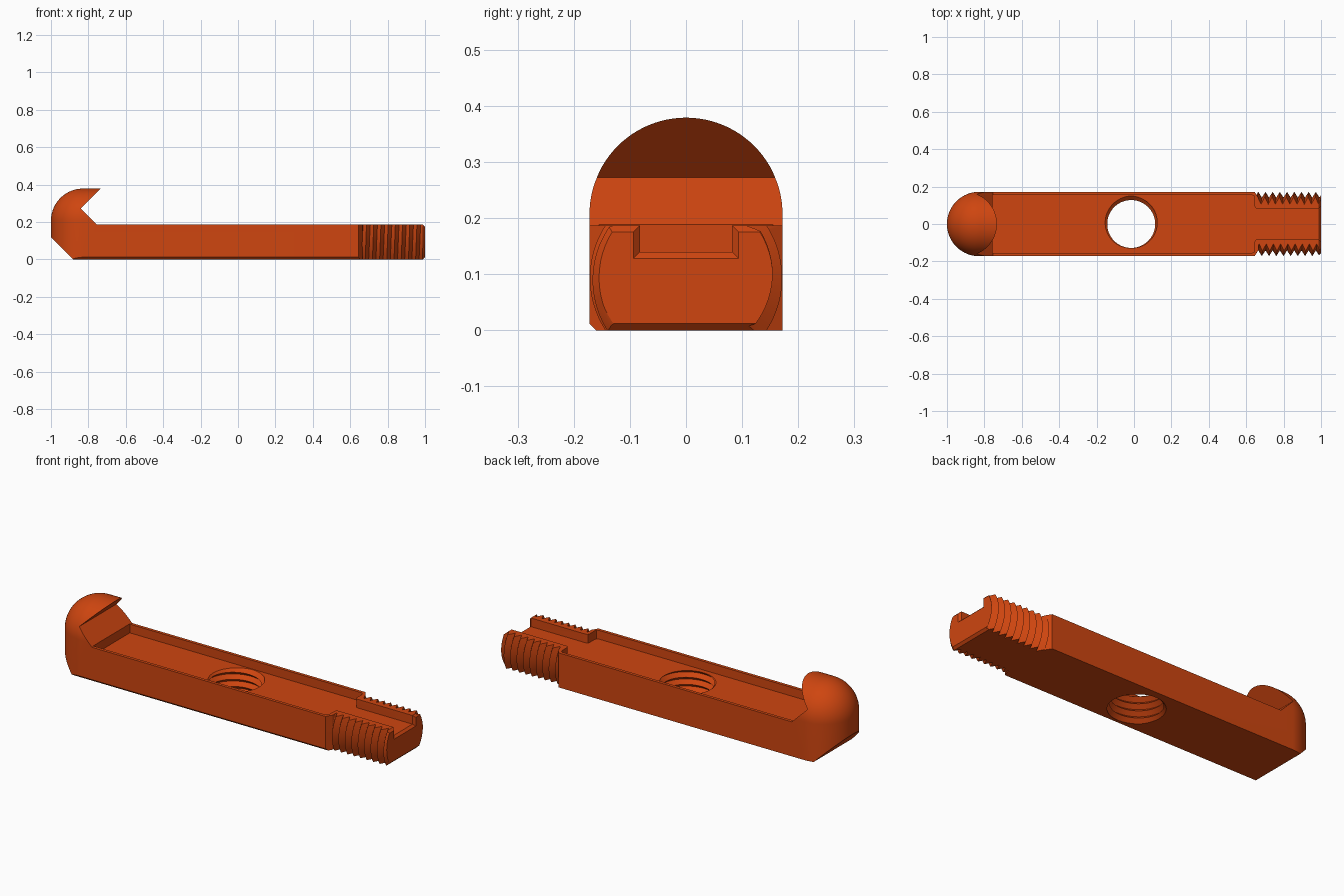
import bpy, bmesh
from math import sin, cos, pi

cube = bpy.data.objects.get("Cube")
if cube:
    bpy.data.objects.remove(cube, do_unlink=True)

W, TOP, FLOOR = 0.172, 0.187, 0.14      # half width, bar top, pocket floor
HEAD_X, DOME_Z, AXIS_Z = -0.828, 0.207, 0.0935

orange = bpy.data.materials.new("burnt orange")
orange.use_nodes = True
orange.diffuse_color = (0.62, 0.06, 0.005, 1)
orange.node_tree.nodes["Principled BSDF"].inputs["Base Color"].default_value = (0.62, 0.06, 0.005, 1)


def finish(name, bm):
    bmesh.ops.recalc_face_normals(bm, faces=bm.faces[:])
    mesh = bpy.data.meshes.new(name)
    bm.to_mesh(mesh)
    bm.free()
    mesh.materials.append(orange)
    ob = bpy.data.objects.new(name, mesh)
    bpy.context.collection.objects.link(ob)
    return ob


def loft(name, rings):
    """Closed solid through a list of equal-length rings."""
    bm = bmesh.new()
    rows = [[bm.verts.new(p) for p in ring] for ring in rings]
    n = len(rows[0])
    for a, b in zip(rows, rows[1:]):
        for i in range(n):
            j = (i + 1) % n
            bm.faces.new((a[i], a[j], b[j], b[i]))
    bm.faces.new(rows[0])
    bm.faces.new(rows[-1])
    return finish(name, bm)


def thread(name, start, end, pitch, low, high, place, n=72):
    """Solid screw with a continuous helical ridge; place maps it into the model."""
    bm = bmesh.new()
    count = int(2 * (end - start) / pitch)
    rows = []
    for k in range(count + 1):
        r = high if k % 2 else low
        rows.append([bm.verts.new(place(r * cos(2 * pi * j / n), r * sin(2 * pi * j / n),
                                        start + pitch * (k / 2 + j / n))) for j in range(n)])
    for k in range(count):
        for j in range(n - 1):
            bm.faces.new((rows[k][j], rows[k][j + 1], rows[k + 1][j + 1], rows[k + 1][j]))
        if k + 3 <= count:
            bm.faces.new((rows[k][-1], rows[k + 2][0], rows[k + 3][0], rows[k + 1][-1]))
    rim = [e for e in bm.edges if e.is_boundary]
    caps = bmesh.ops.holes_fill(bm, edges=rim, sides=0)["faces"]
    bmesh.ops.poke(bm, faces=caps)
    return finish(name, bm)


def combine(target, tool, operation):
    mod = target.modifiers.new("cut", "BOOLEAN")
    mod.operation, mod.solver, mod.object = operation, "EXACT", tool
    bpy.context.view_layer.objects.active = target
    bpy.ops.object.modifier_apply(modifier=mod.name)
    bpy.data.objects.remove(tool, do_unlink=True)


def side_prism(name, pts, w=0.4):
    return loft(name, [[(x, y, z) for x, z in pts] for y in (-w, w)])


def plan_prism(name, pts, lo, hi):
    return loft(name, [[(x, y, z) for x, y in pts] for z in (lo, hi)])


# Bar and rounded head: one loft of round-ended outlines
def outline(scale, z):
    w = W * scale
    arc = [(HEAD_X + w * cos(a), w * sin(a), z)
           for a in (pi / 2 + pi * i / 48 for i in range(49))]
    tip = 0.81 * w
    return arc + [(0.645, -w, z), (0.665, -tip, z), (0.665, tip, z), (0.645, w, z)]


rings = [outline(1, 0)]
for i in range(25):
    a = min(pi / 2 * i / 24, 1.56)
    rings.append(outline(cos(a), DOME_Z + W * sin(a)))
body = loft("hooked_bar", rings)

# Hook silhouette: sloped heel and V-shaped mouth
combine(body, side_prism("hook_silhouette", [
    (-1.02, 0.14), (-0.88, 0), (0.7, 0), (0.7, TOP), (-0.755, TOP),
    (-0.84, 0.272), (-0.71, 0.402), (-1.02, 0.402)]), "INTERSECT")

# Narrow chamfer along the front lower edge
combine(body, loft("edge_chamfer", [
    [(x, -W - 0.02, -0.008), (x, -W + 0.02, -0.008), (x, -W - 0.02, 0.032)]
    for x in (-1.1, 0.8)]), "DIFFERENCE")

# Threaded end, flattened above and below, with a chamfered tip
stub = thread("threaded_end", 0.52, 1.1, 0.0385, 0.141, 0.1715,
              lambda a, b, c: (c, b, AXIS_Z + a))
combine(stub, loft("tip_cone", [
    [(x, r * sin(2 * pi * i / 64), AXIS_Z + r * cos(2 * pi * i / 64)) for i in range(64)]
    for x, r in ((0.63, 0.19), (0.965, 0.19), (1, 0.155))]), "INTERSECT")
combine(stub, side_prism("flats", [
    (0.635, 0), (0.988, 0), (1, 0.012), (1, TOP - 0.012), (0.988, TOP), (0.635, TOP)]), "INTERSECT")
combine(body, stub, "UNION")

# Wide pocket narrowing to an open slot
half = [(-0.757, 0.155), (0.63, 0.155), (0.641, 0.151), (0.645, 0.14),
        (0.645, 0.096), (0.649, 0.086), (0.659, 0.082), (1.1, 0.082)]
combine(body, plan_prism("pocket", half + [(x, -y) for x, y in reversed(half)],
                         FLOOR, TOP + 0.01), "DIFFERENCE")

# Flared mouth of the slot
combine(body, loft("slot_flare", [
    [(x, -w, z), (x, w, z), (x, w, 0.2), (x, -w, 0.2)]
    for x, w, z in ((0.98, 0.074, 0.148), (1.01, 0.104, 0.118))]), "DIFFERENCE")

# Tapped hole
combine(body, thread("hole_thread", -0.12, 0.32, 0.0385, 0.128, 0.15,
                     lambda a, b, c: (a - 0.015, b, c)), "DIFFERENCE")

bpy.ops.object.select_all(action="DESELECT")
body.select_set(True)
bpy.context.view_layer.objects.active = body
bpy.ops.object.shade_smooth_by_angle(angle=0.45)
